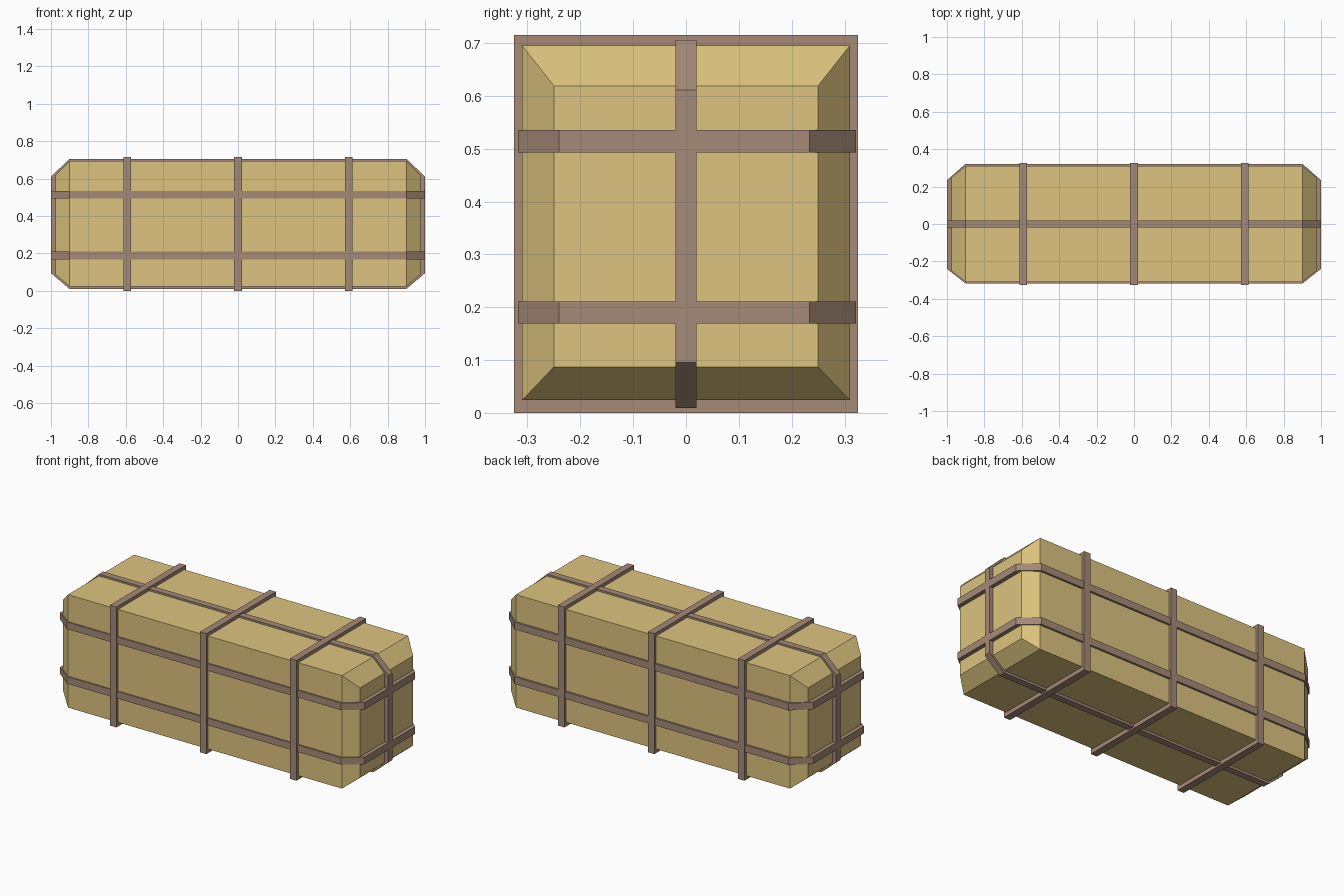
import bpy, bmesh
from mathutils import Vector

if "Cube" in bpy.data.objects:
    bpy.data.objects.remove(bpy.data.objects["Cube"])


def material(name, rgb):
    def lin(c):
        c /= 255
        return c / 12.92 if c <= 0.04045 else ((c + 0.055) / 1.055) ** 2.4
    m = bpy.data.materials.new(name)
    m.diffuse_color = (*[lin(c) for c in rgb], 1)
    m.use_nodes = True
    m.node_tree.nodes["Principled BSDF"].inputs["Base Color"].default_value = m.diffuse_color
    return m


STRAW = material("straw", (220, 196, 126))
STRAP = material("brown strap", (165, 138, 119))


def finish(name, bm, mat):
    bmesh.ops.recalc_face_normals(bm, faces=bm.faces)
    me = bpy.data.meshes.new(name)
    bm.to_mesh(me)
    bm.free()
    me.materials.append(mat)
    ob = bpy.data.objects.new(name, me)
    bpy.context.collection.objects.link(ob)
    return ob


def band(name, outer, inner, place, center, width=0.042):
    """Closed strap: outer and inner 2D loops, swept by width along the axis set by place."""
    bm = bmesh.new()
    loops = [[bm.verts.new(place(a, b, center + s * width / 2)) for a, b in loop]
             for loop, s in ((outer, -1), (outer, 1), (inner, 1), (inner, -1))]
    n = len(outer)
    for k in range(4):
        p, q = loops[k], loops[(k + 1) % 4]
        for i in range(n):
            j = (i + 1) % n
            bm.faces.new((p[i], p[j], q[j], q[i]))
    return finish(name, bm, STRAP)


def rect(a0, a1, b0, b1):
    return [(a0, b0), (a1, b0), (a1, b1), (a0, b1)]


def long_loop(x_side, x_end, low, low_end, high_end, high):
    """Eight-sided lengthwise outline with cut corners."""
    half = [(x_side, low), (x_end, low_end), (x_end, high_end), (x_side, high)]
    return half + [(-x, v) for x, v in reversed(half)]


# Bale body: four rectangular sections along x, the end ones smaller
bm = bmesh.new()
sections = []
for x, hy, z0, z1 in ((-0.976, 0.25, 0.087, 0.619), (-0.9, 0.31, 0.024, 0.695),
                      (0.9, 0.31, 0.024, 0.695), (0.976, 0.25, 0.087, 0.619)):
    sections.append([bm.verts.new((x, y, z)) for y, z in rect(-hy, hy, z0, z1)])
for p, q in zip(sections, sections[1:]):
    for i in range(4):
        j = (i + 1) % 4
        bm.faces.new((p[i], p[j], q[j], q[i]))
bm.faces.new(sections[0])
bm.faces.new(sections[-1])
finish("straw_bale_body", bm, STRAW)

# Three cross straps around the girth
for label, x in (("left", -0.592), ("middle", 0), ("right", 0.592)):
    band("cross_strap_" + label, rect(-0.326, 0.326, 0, 0.715),
         rect(-0.305, 0.305, 0.03, 0.69), lambda a, b, c: Vector((c, a, b)), x)

# Two level straps around the sides and ends
for label, z in (("lower", 0.19), ("upper", 0.514)):
    band("level_strap_" + label,
         long_loop(0.9, 1.0, -0.318, -0.240, 0.234, 0.322),
         long_loop(0.89, 0.97, -0.305, -0.23, 0.23, 0.305),
         lambda a, b, c: Vector((a, b, c)), z)

# One upright strap over top, ends and bottom
band("upright_strap",
     long_loop(0.9, 1.0, 0.0095, 0.095, 0.611, 0.706),
     long_loop(0.89, 0.97, 0.03, 0.10, 0.605, 0.69),
     lambda a, b, c: Vector((a, c, b)), 0, 0.04)
